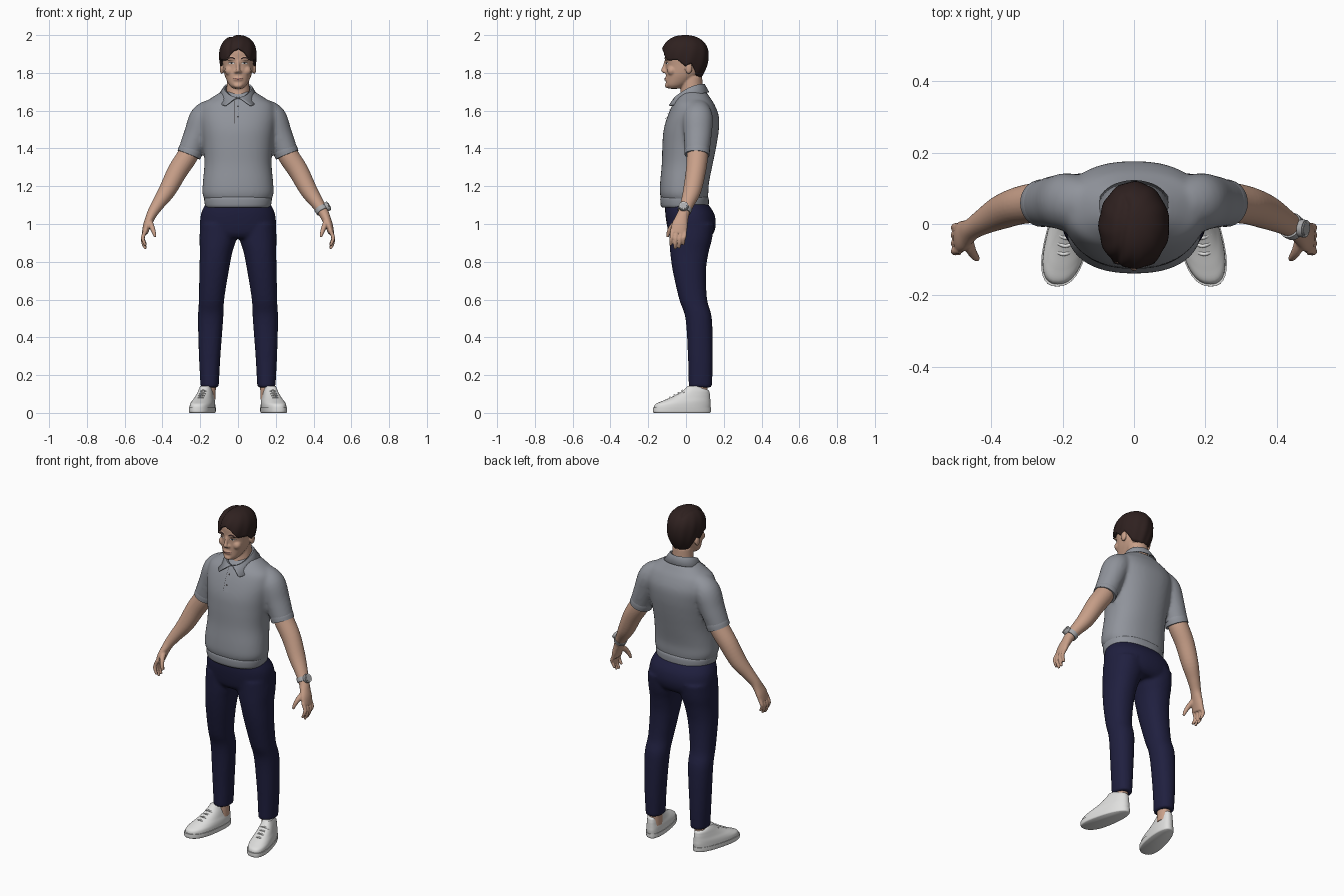
import bpy, bmesh
from math import sin, cos, pi, exp, copysign, radians
from mathutils import Vector, Matrix

cube = bpy.data.objects.get("Cube")
if cube:
    bpy.data.objects.remove(cube, do_unlink=True)


def material(name, r, g, b):
    m = bpy.data.materials.new(name)
    m.use_nodes = True
    m.diffuse_color = (r, g, b, 1)
    bsdf = m.node_tree.nodes["Principled BSDF"]
    bsdf.inputs["Base Color"].default_value = (r, g, b, 1)
    bsdf.inputs["Roughness"].default_value = 0.8
    return m


SKIN = material("skin", .58, .35, .25)
HAIR = material("dark brown hair", .028, .015, .014)
KNIT = material("grey knit", .28, .295, .33)
NAVY = material("navy cloth", .014, .014, .05)
WHITE = material("white leather", .74, .74, .73)
STEEL = material("steel", .4, .4, .41)
LIP = material("lip", .42, .19, .15)
DARK = material("dark detail", .03, .025, .025)


def smooth_path(secs, steps=5):
    """Catmull-Rom interpolation through tuples of any length."""
    P = [secs[0], *secs, secs[-1]]
    out = []
    for i in range(len(secs) - 1):
        a, b, c, d = P[i:i + 4]
        for k in range(steps):
            t = k / steps
            out.append([.5 * (2*q + (r-p)*t + (2*p-5*q+4*r-s)*t*t + (3*q-p-3*r+s)*t**3)
                        for p, q, r, s in zip(a, b, c, d)])
    return out + [list(secs[-1])]


def loft(bm, secs, n=28, p=2.0, flat=False, side=1, warp=None):
    """Closed tube through sections (x, y, z, half width, half depth)."""
    S = smooth_path(secs)
    C = [Vector(s[:3]) for s in S]
    rings = []
    for i, s in enumerate(S):
        t = Vector((0, 0, 1)) if flat else (C[min(i+1, len(C)-1)] - C[max(i-1, 0)]).normalized()
        v = (Vector((0, 1, 0)) - t * t.y).normalized()
        u = v.cross(t)
        ring = []
        for k in range(n):
            cx, cy = cos(2*pi*k/n), sin(2*pi*k/n)
            q = C[i] + u * s[3] * copysign(abs(cx)**(2/p), cx) + v * s[4] * copysign(abs(cy)**(2/p), cy)
            if warp:
                q = warp(q)
            ring.append(bm.verts.new((q.x * side, q.y, q.z)))
        rings.append(ring)
    for A, B in zip(rings, rings[1:]):
        for k in range(n):
            bm.faces.new((A[k], A[(k+1) % n], B[(k+1) % n], B[k]))
    bm.faces.new(rings[0])
    bm.faces.new(rings[-1])


def ball(bm, c, r):
    bmesh.ops.create_uvsphere(bm, u_segments=20, v_segments=14, radius=1,
                              matrix=Matrix.Translation(c) @ Matrix.Diagonal((*r, 1)))


def levels(rows):
    """Body levels (z, front y, back y, half width) to sections."""
    return [(0, (f+b)/2, z, w, (b-f)/2) for z, f, b, w in rows]


def finish(bm, name, mat, voxel=0, relax=4, fix=True):
    if fix:
        bmesh.ops.recalc_face_normals(bm, faces=bm.faces[:])
    me = bpy.data.meshes.new(name)
    bm.to_mesh(me)
    bm.free()
    me.materials.append(mat)
    ob = bpy.data.objects.new(name, me)
    bpy.context.scene.collection.objects.link(ob)
    for f in me.polygons:
        f.use_smooth = True
    if voxel:
        m = ob.modifiers.new("blend", 'REMESH')
        m.mode, m.voxel_size, m.use_smooth_shade = 'VOXEL', voxel, True
        m = ob.modifiers.new("relax", 'SMOOTH')
        m.factor, m.iterations = .5, relax
    else:
        bpy.ops.object.select_all(action='DESELECT')
        ob.select_set(True)
        bpy.context.view_layer.objects.active = ob
        bpy.ops.object.shade_smooth_by_angle(angle=radians(50))
    return ob


def tube(name, mat, secs, **kw):
    bm = bmesh.new()
    loft(bm, secs, **kw)
    return finish(bm, name, mat)


def sheet(bm, rows, closed=False):
    """Quad grid through rows of points."""
    V = [[bm.verts.new(p) for p in r] for r in rows]
    n = len(V[0])
    for A, B in zip(V, V[1:]):
        for k in range(n if closed else n - 1):
            bm.faces.new((A[k], B[k], B[(k+1) % n], A[(k+1) % n]))
    return V


def decal(name, mat, target, pts, lift=.002):
    """Thin strip (x, z, half height) laid on the front of a target."""
    bm = bmesh.new()
    P = smooth_path(pts)
    sheet(bm, [[(x, -.3, z + h * k / 2) for x, z, h in P] for k in (2, 1, 0, -1, -2)])
    ob = finish(bm, name, mat, fix=False)
    m = ob.modifiers.new("lay", 'SHRINKWRAP')
    m.target, m.wrap_method, m.wrap_mode = target, 'PROJECT', 'ABOVE_SURFACE'
    m.use_project_y, m.use_positive_direction, m.use_negative_direction = True, True, False
    m.offset = lift


# Shirt: torso and sleeves blended into one skin
bm = bmesh.new()
loft(bm, levels([(1.12, -.125, .112, .172), (1.16, -.138, .118, .188), (1.22, -.137, .122, .186),
                 (1.32, -.128, .142, .178), (1.42, -.125, .162, .185), (1.5, -.118, .174, .195),
                 (1.57, -.098, .174, .203), (1.63, -.072, .152, .19), (1.665, -.048, .13, .145),
                 (1.7, -.02, .108, .09)]), n=48, p=2.3, flat=True)
for s in (1, -1):
    loft(bm, [(.13, .06, 1.62, .05, .06), (.18, .062, 1.565, .074, .08), (.22, .062, 1.47, .068, .074),
              (.257, .058, 1.375, .063, .065)], side=s)
shirt = finish(bm, "shirt", KNIT, .01, 5)
tube("shirt_hem", KNIT, levels([(1.087, -.126, .115, .168), (1.1, -.134, .12, .175),
                                (1.135, -.136, .12, .179), (1.15, -.128, .112, .17)]), n=48, p=2.3, flat=True)
for s, lab in ((1, "left"), (-1, "right")):
    tube(lab + "_sleeve_cuff", KNIT, [(.247, .059, 1.4, .063, .066), (.252, .059, 1.386, .065, .067),
                                      (.26, .058, 1.366, .064, .066)], side=s)

# Collar: folded band with two front points
bm = bmesh.new()
rows = []
for low, rx, ry in ((0, .066, .072), (.1, .074, .079), (1, .108, .12)):
    row = []
    for k in range(49):
        phi = radians(2 + 356 * k / 48)
        top = 1.735 - .07 * (.5 + .5 * cos(phi)) ** 2
        a = phi + .62 * low * (1 - phi / pi)
        y = .02 - cos(a) * (ry + .02 * low * cos(a))
        row.append((sin(a) * rx, y, top + .004 * (low == .1) - .038 * (low == 1)))
    rows.append(row)
sheet(bm, rows)
collar = finish(bm, "collar", KNIT)
m = collar.modifiers.new("cloth", 'SOLIDIFY')
m.thickness, m.offset = .007, 0

# Placket with buttons
decal("placket", KNIT, shirt, [(-.016, 1.59, .062), (0, 1.59, .062), (.016, 1.59, .062)], .005)
decal("placket_seam", DARK, shirt, [(-.018, 1.59, .06), (-.0165, 1.59, .06)], .006)
for i, z in enumerate((1.62, 1.565)):
    decal(f"button_{i + 1}", DARK, shirt, [(-.005, z, .001), (0, z, .005), (.005, z, .001)], .008)

# Trousers: hips and legs blended
bm = bmesh.new()
loft(bm, levels([(1.12, -.11, .105, .165), (1.06, -.11, .147, .194), (1.0, -.102, .158, .201),
                 (.95, -.09, .145, .195), (.925, -.07, .12, .17)]), n=48, p=2.3, flat=True)
for s in (1, -1):
    loft(bm, [(.1, .03, 1.0, .1, .12), (.106, .025, .92, .098, .113), (.116, .018, .85, .086, .102),
              (.127, .018, .75, .078, .088), (.14, .038, .6, .067, .074), (.145, .067, .5, .067, .07),
              (.15, .076, .3, .057, .066), (.15, .076, .135, .048, .062)], p=2.2, flat=True, side=s)
finish(bm, "trousers", NAVY, .01, 4)

# Head: skull, jaw, nose, ears and neck blended
bm = bmesh.new()
loft(bm, levels([(1.716, -.09, -.04, .025), (1.735, -.105, 0, .046), (1.77, -.106, .05, .064),
                 (1.8, -.107, .08, .074), (1.84, -.107, .096, .08), (1.88, -.112, .105, .084),
                 (1.925, -.11, .1, .081), (1.96, -.075, .075, .058), (1.976, -.04, .04, .03)]),
     n=40, p=2.2, flat=True)
loft(bm, [(0, .025, 1.62, .07, .08), (0, .03, 1.69, .062, .06), (0, .03, 1.78, .058, .056)], flat=True)
loft(bm, [(0, -.106, 1.865, .008, .008), (0, -.114, 1.835, .009, .01), (0, -.12, 1.812, .012, .013),
          (0, -.112, 1.8, .012, .01)], n=16, flat=True)
ball(bm, (0, -.104, 1.767), (.026, .009, .011))
ball(bm, (0, -.098, 1.733), (.024, .014, .014))
for s in (1, -1):
    ball(bm, (s * .012, -.11, 1.806), (.008, .01, .008))
    ball(bm, (s * .034, -.102, 1.874), (.03, .012, .009))
    ball(bm, (s * .045, -.075, 1.812), (.026, .025, .026))
    ball(bm, (s * .087, .014, 1.825), (.01, .02, .031))
head = finish(bm, "head", SKIN, .005, 3)

# Face details
for s, lab in ((1, "left"), (-1, "right")):
    decal(lab + "_eyebrow", HAIR, head, [(s*.015, 1.874, .003), (s*.035, 1.88, .004), (s*.058, 1.873, .0015)][::s])
    decal(lab + "_eye", WHITE, head, [(s*.018, 1.85, .001), (s*.033, 1.852, .005), (s*.049, 1.85, .001)][::s])
    decal(lab + "_iris", DARK, head, [(s*.028, 1.852, .002), (s*.033, 1.852, .005), (s*.038, 1.852, .002)][::s], .003)
    decal(lab + "_lash", DARK, head, [(s*.016, 1.852, .001), (s*.033, 1.8575, .0015), (s*.052, 1.851, .001)][::s], .003)
decal("lips", LIP, head, [(-.027, 1.772, .001), (0, 1.766, .006), (.027, 1.772, .001)])
decal("mouth_line", DARK, head, [(-.028, 1.773, .0008), (0, 1.767, .001), (.028, 1.773, .0008)], .003)

# Hair: parted cap whose lower edge follows a hairline around the head
HAIRLINE = ((0, 1.932), (22, 1.908), (42, 1.866), (72, 1.868), (92, 1.832), (106, 1.852), (130, 1.785), (180, 1.766))


def hairline(deg):
    for (a, za), (b, zb) in zip(HAIRLINE, HAIRLINE[1:]):
        if deg <= b:
            return za + (zb - za) * (deg - a) / (b - a)
    return HAIRLINE[-1][1]


bm = bmesh.new()
N, mid = 96, Vector((0, -.005, 1.89))
rows = []
for j in range(1, 21):
    t = j / 20
    row = []
    for k in range(N):
        a = 2 * pi * k / N
        deg = abs((a * 180 / pi + 90 + 180) % 360 - 180)
        zb = hairline(deg)
        z = zb + (2 - zb) * cos(t * pi / 2)
        d = (z - mid.z) / .11
        r = (1 - d ** 2.3) ** (1 / 2.3) if d > 0 else 1 - .28 * d * d
        r *= 1 + .018 * t * sin(11 * a + 6 * t)
        q = Vector((.099 * r * cos(a), .124 * r * sin(a), z - mid.z))
        part = .07 * exp(-((q.x + .032 - .15 * q.y) / .012) ** 2) * (q.z > 0) * (q.y < .08)
        row.append(mid + q * (1 - part))
    rows.append(row)
V = sheet(bm, rows, closed=True)
top = bm.verts.new((0, -.005, 2))
for k in range(N):
    bm.faces.new((top, V[0][k], V[0][(k+1) % N]))
hair = finish(bm, "hair", HAIR, fix=False)
m = hair.modifiers.new("thickness", 'SOLIDIFY')
m.thickness, m.offset = .016, -1

# Arms with hands
for s, lab in ((1, "left"), (-1, "right")):
    bm = bmesh.new()
    loft(bm, [(.24, .06, 1.42, .05, .052), (.268, .06, 1.36, .055, .056), (.32, .052, 1.28, .053, .053),
              (.373, .033, 1.18, .046, .048), (.42, .008, 1.11, .035, .037), (.452, -.012, 1.06, .028, .031),
              (.468, -.024, 1.025, .024, .036), (.482, -.034, .99, .021, .043), (.494, -.04, .95, .015, .042)],
         side=s)
    for y, tip in ((-.073, .885), (-.051, .868), (-.028, .872), (-.006, .89)):
        loft(bm, [(.487, y, .97, .011, .011), (.502, y - .002, .935, .0105, .0105),
                  (.502, y - .006, tip + .03, .0095, .0095), (.488, y - .008, tip, .007, .007)], n=14, side=s)
    loft(bm, [(.468, -.04, 1.015, .016, .018), (.456, -.075, .985, .014, .014),
              (.445, -.092, .955, .011, .011), (.438, -.098, .93, .007, .007)], n=14, side=s)
    finish(bm, lab + "_arm", SKIN, .0045, 2)

# Wristwatch
tube("watch_strap", STEEL, [(.437, -.003, 1.086, .036, .037), (.443, -.007, 1.076, .036, .037),
                            (.449, -.011, 1.066, .035, .036)])
c, out = Vector((.443, -.009, 1.076)), Vector((.87, -.1, .48)).normalized()
for name, mat, a, b, r in (("watch_case", STEEL, .028, .044, .025), ("watch_bezel", WHITE, .043, .046, .021),
                           ("watch_dial", STEEL, .045, .047, .018)):
    tube(name, mat, [(*(c + out * d), r, r) for d in (a, b)])


# Shoes: splayed soles and uppers, with laces and bare ankles
def splay(q):
    return Vector((.18 + (q.x - .18) * (1 - q.y) - .2 * q.y, q.y, q.z))


def shoe_rows(rows):
    return [(.18, y, z, w, d) for _, y, z, w, d in levels(rows)]


for s, lab in ((1, "left"), (-1, "right")):
    kw = dict(n=36, p=2.4, flat=True, side=s, warp=splay)
    tube(lab + "_sole", WHITE, shoe_rows([(0, -.168, .127, .055), (.006, -.175, .132, .059),
                                          (.028, -.175, .132, .06)]), **kw)
    tube(lab + "_shoe", WHITE, shoe_rows([(.02, -.17, .128, .057), (.045, -.163, .13, .056),
                                          (.062, -.128, .129, .053), (.08, -.085, .128, .047),
                                          (.1, -.045, .126, .042), (.12, -.014, .118, .037),
                                          (.142, .008, .075, .028)]), **kw)
    for i, (y, z) in enumerate(((-.085, .083), (-.062, .095), (-.04, .106), (-.02, .119))):
        x = .18 - .2 * y
        tube(f"{lab}_lace_{i + 1}", WHITE, [(x - .028, y + .012, z - .012, .004, .005), (x, y, z, .004, .005),
                                            (x + .028, y + .012, z - .012, .004, .005)], n=10, side=s)
    tube(lab + "_ankle", SKIN, [(.155, .072, .07, .036, .042), (.15, .075, .2, .034, .04)], flat=True, side=s)
